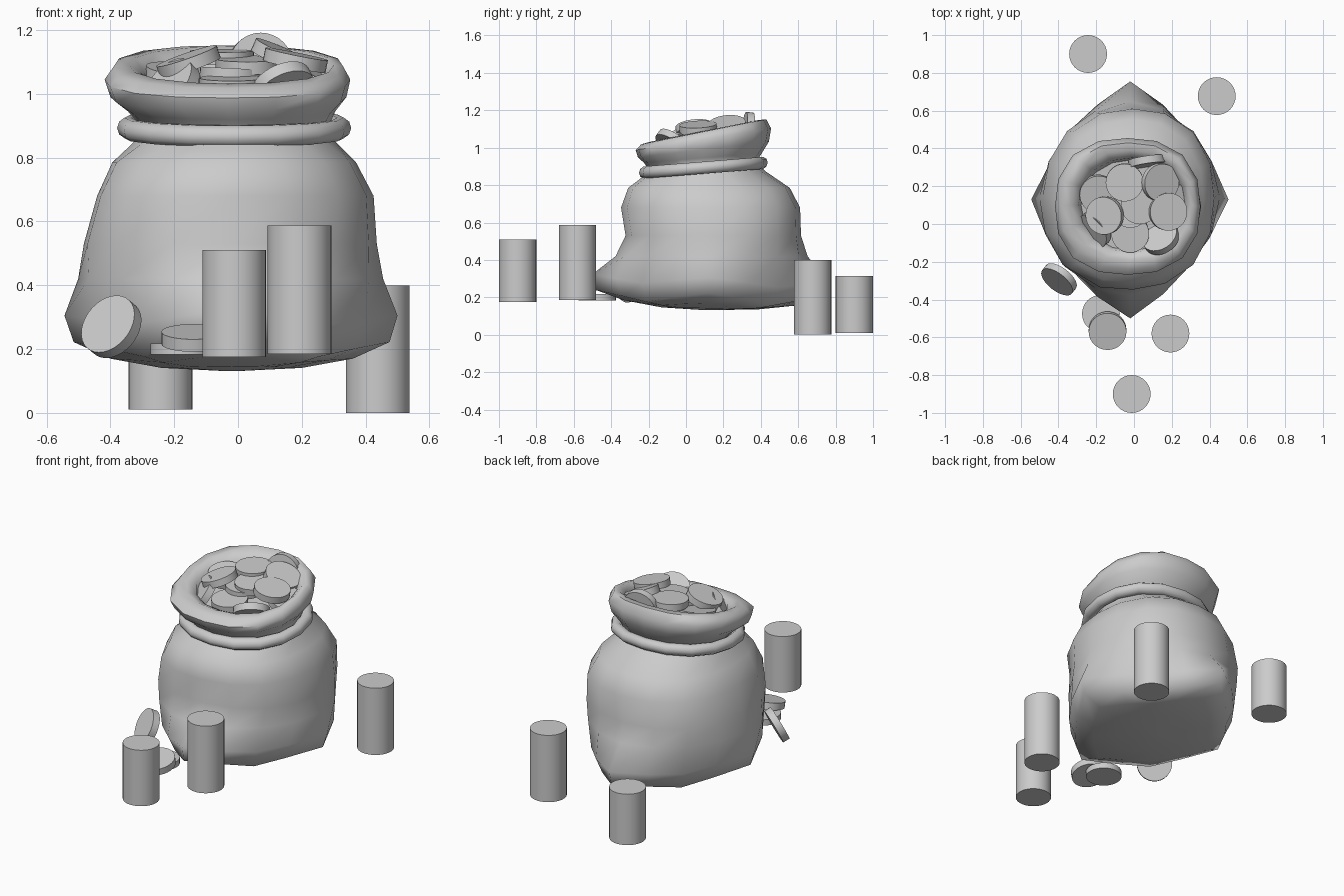
import bpy, math
from mathutils import Vector

COIN_R, COIN_T = 0.1, 0.04


def smooth(obj, degrees):
    bpy.ops.object.select_all(action='DESELECT')
    obj.select_set(True)
    bpy.context.view_layer.objects.active = obj
    bpy.ops.object.shade_smooth_by_angle(angle=math.radians(degrees))


def disc(name, centre, depth, normal=(0, 0, 1)):
    bpy.ops.mesh.primitive_cylinder_add(vertices=32, radius=COIN_R, depth=depth, location=centre)
    obj = bpy.context.object
    obj.name = name
    obj.rotation_euler = Vector(normal).to_track_quat('Z', 'Y').to_euler()
    smooth(obj, 40)
    return obj


def ring(cx, cy, cz, rx, ry, power, slope, lift, segs, bulge=0.0):
    """Superellipse loop: power 2 is an ellipse, lower values pull out four corners.
    Bulge swells the loop towards the front left."""
    pts = []
    for i in range(segs):
        a = 2 * math.pi * i / segs
        c, s = math.cos(a), math.sin(a)
        k = (abs(c) ** power + abs(s) ** power) ** (-1 / power)
        k *= 1 + bulge * max(0, math.cos(a - math.radians(225))) ** 4
        y = ry * k * s
        pts.append((cx + rx * k * c, cy + y, cz + slope * y + lift * math.cos(4 * a)))
    return pts


def loft(name, rings, segs, degrees, closed=False):
    verts = [p for r in rings for p in ring(*r[:8], segs, *r[8:])]
    faces = []
    n = len(rings)
    for j in range(n if closed else n - 1):
        k = (j + 1) % n
        for i in range(segs):
            m = (i + 1) % segs
            faces.append((j * segs + i, j * segs + m, k * segs + m, k * segs + i))
    if not closed:
        faces.append(tuple(reversed(range(segs))))
        faces.append(tuple(range((n - 1) * segs, n * segs)))
    mesh = bpy.data.meshes.new(name)
    mesh.from_pydata(verts, [], faces)
    obj = bpy.data.objects.new(name, mesh)
    bpy.context.collection.objects.link(obj)
    smooth(obj, degrees)
    return obj


# Cloth sack: four-cornered base, round body, tied neck, rolled tilted mouth
sack = [
    # cx, cy, cz, rx, ry, power, slope, corner lift, front-left bulge
    (-0.02, 0.13, 0.132, 0.04, 0.04, 1.5, 0, 0),
    (-0.02, 0.13, 0.141, 0.22, 0.26, 1.3, -0.02, 0),
    (-0.02, 0.13, 0.16, 0.38, 0.46, 1.22, -0.03, 0.01),
    (-0.02, 0.125, 0.194, 0.495, 0.61, 1.17, -0.03, 0.028),
    (-0.02, 0.13, 0.285, 0.52, 0.625, 1.28, -0.03, 0.02, 0.03),
    (-0.02, 0.14, 0.42, 0.475, 0.51, 1.85, 0, 0, 0.05),
    (-0.02, 0.15, 0.53, 0.455, 0.465, 2.25, 0, 0, 0.07),
    (-0.005, 0.135, 0.68, 0.43, 0.475, 2.3, 0, 0, 0.06),
    (-0.01, 0.125, 0.785, 0.38, 0.43, 2.3, 0, 0, 0.04),
    (-0.01, 0.09, 0.85, 0.315, 0.34, 2.1, 0.06, 0),
    (-0.01, 0.09, 0.90, 0.295, 0.285, 2.1, 0.08, 0),
    (-0.02, 0.09, 0.945, 0.325, 0.315, 2.2, 0.08, 0),
    (-0.03, 0.093, 0.99, 0.37, 0.35, 2.35, 0.12, 0),
    (-0.033, 0.093, 1.045, 0.385, 0.362, 2.45, 0.16, 0),
    (-0.03, 0.095, 1.085, 0.36, 0.335, 2.35, 0.2, 0),
    (-0.02, 0.1, 1.09, 0.32, 0.29, 2.3, 0.2, 0),
    (-0.01, 0.1, 1.065, 0.285, 0.25, 2.2, 0.2, 0),
    (-0.01, 0.1, 1.0, 0.27, 0.24, 2.1, 0.12, 0),
]
loft("sack", sack, 16, 60)

# Rope tie round the neck
rope = []
for i in range(10):
    a = 2 * math.pi * i / 10
    o, h = 0.034 * math.cos(a), 0.034 * math.sin(a)
    rope.append((-0.012, 0.093, 0.893 + h, 0.333 + o, 0.31 + o, 2.2, 0.08, 0))
loft("rope_tie", rope, 16, 80, closed=True)

# Coin stacks on the ground: x, y, bottom, top
stacks = [(-0.243, 0.90, 0.01, 0.315), (0.438, 0.677, 0.0, 0.40),
          (0.193, -0.58, 0.185, 0.587), (-0.012, -0.90, 0.175, 0.51)]
for i, (x, y, lo, hi) in enumerate(stacks):
    disc(f"coin_stack_{i + 1}", (x, y, (lo + hi) / 2), hi - lo)

# Loose coins by the front left: two lying, one leaning on the sack
disc("loose_coin_flat", (-0.175, -0.475, 0.2), 0.035)
disc("loose_coin_tilted", (-0.14, -0.565, 0.235), COIN_T, (0, -0.24, 0.97))
disc("loose_coin_leaning", (-0.397, -0.293, 0.27), COIN_T, (-0.55, -0.70, 0.45))

# Coins heaped in the mouth: centre, facing direction
heap = [
    ((-0.05, 0.22, 1.115), (0.0, -0.05, 1)),
    ((0.18, 0.065, 1.105), (0.2, -0.05, 1)),
    ((-0.155, 0.045, 1.1), (-0.35, -0.1, 1)),
    ((0.14, 0.22, 1.115), (0.45, -0.1, 1)),
    ((-0.19, 0.16, 1.06), (0.1, -0.2, 1)),
    ((-0.02, -0.05, 1.03), (0.0, -0.1, 1)),
    ((-0.02, 0.08, 1.06), (0.05, 0.0, 1)),
    ((0.14, -0.07, 1.02), (-0.4, 0.6, 0.8)),
    ((-0.21, -0.03, 1.02), (-0.65, -0.5, 0.6)),
    ((0.24, 0.11, 1.045), (0.4, -0.1, 0.9)),
    ((0.07, 0.33, 1.09), (0.15, -1, 0.12)),
    ((0.03, 0.10, 1.09), (0.0, -0.1, 1)),
]
for i, (centre, normal) in enumerate(heap):
    disc(f"heap_coin_{i + 1}", centre, COIN_T, normal)
